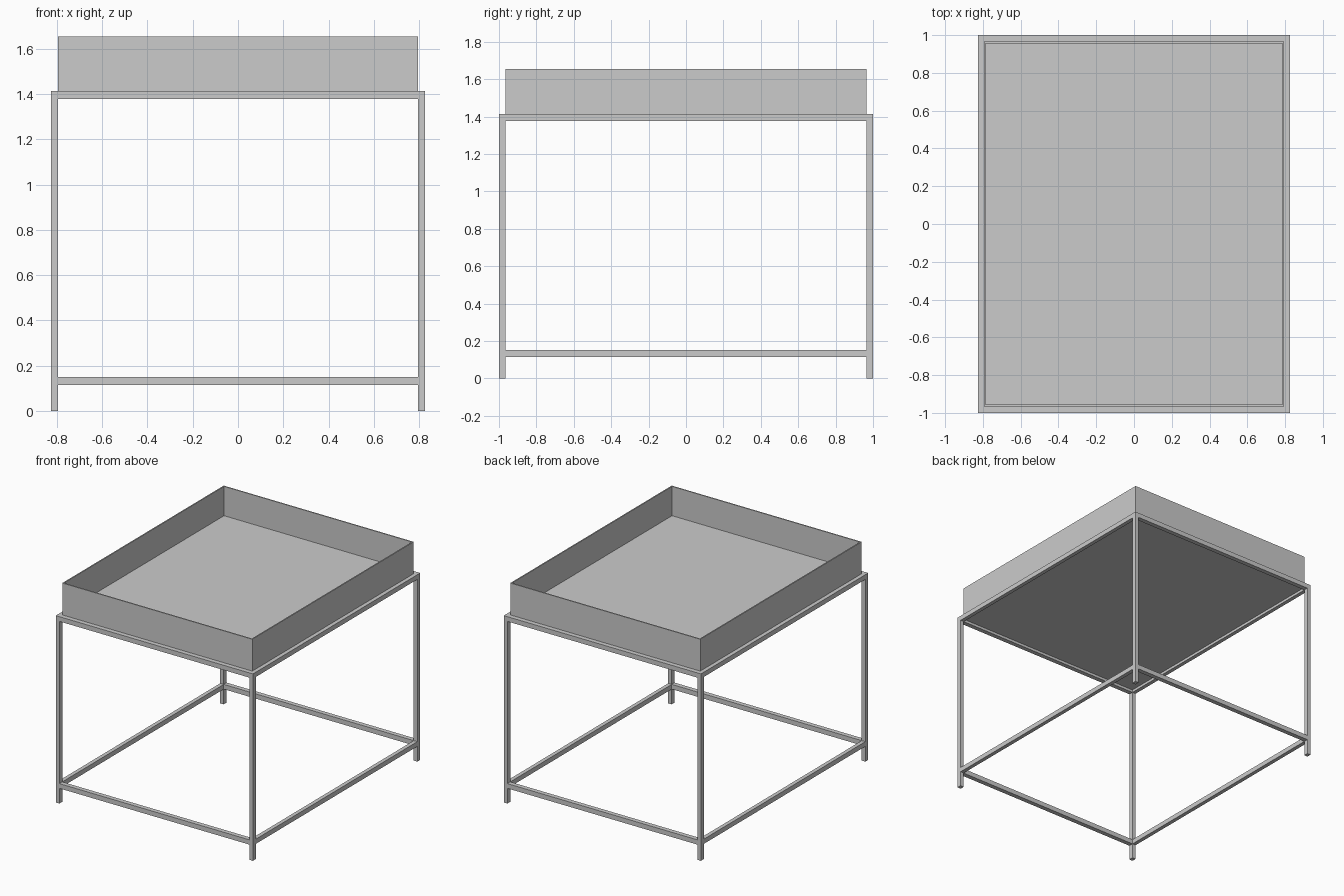
import bpy, bmesh
from mathutils import Matrix, Vector

if "Cube" in bpy.data.objects:
    bpy.data.objects.remove(bpy.data.objects["Cube"])

HX, HY = 0.825, 1.0          # frame half extents
TX, TY = 0.03, 0.035         # tube size in x and y
TOP = 1.414                  # frame height
IX, IY = HX - TX, HY - TY    # clear opening, also the tray's outer half size


def box(name, lo, hi):
    lo, hi = Vector(lo), Vector(hi)
    bm = bmesh.new()
    bmesh.ops.create_cube(bm, size=1.0, matrix=Matrix.Translation((lo + hi) / 2)
                          @ Matrix.Diagonal((*(hi - lo), 1.0)))
    mesh = bpy.data.meshes.new(name)
    bm.to_mesh(mesh)
    bm.free()
    obj = bpy.data.objects.new(name, mesh)
    bpy.context.collection.objects.link(obj)
    return obj


# Four corner legs
for sx, side in ((-1, "left"), (1, "right")):
    for sy, end in ((-1, "front"), (1, "back")):
        cx, cy = sx * (HX - TX / 2), sy * (HY - TY / 2)
        box(f"{end}_{side}_leg", (cx - TX / 2, cy - TY / 2, 0), (cx + TX / 2, cy + TY / 2, TOP))

# Upper and lower rails between the legs
for level, z0, z1 in (("lower", 0.115, 0.151), ("upper", 1.378, TOP)):
    for s, end, side in ((-1, "front", "left"), (1, "back", "right")):
        cy, cx = s * (HY - TY / 2), s * (HX - TX / 2)
        box(f"{level}_{end}_rail", (-IX, cy - TY / 2, z0), (IX, cy + TY / 2, z1))
        box(f"{level}_{side}_rail", (cx - TX / 2, -IY, z0), (cx + TX / 2, IY, z1))

# Open tray resting inside the upper frame: inset the top and sink it to form the floor
RIM, FLOOR, WALL = 1.655, 1.433, 0.013
tray = box("tray", (-IX, -IY, 1.398), (IX, IY, RIM))
bm = bmesh.new()
bm.from_mesh(tray.data)
top = max(bm.faces, key=lambda f: f.calc_center_median().z)
bmesh.ops.inset_region(bm, faces=[top], thickness=WALL)
inner = bmesh.ops.extrude_discrete_faces(bm, faces=[top])["faces"][0]
bmesh.ops.translate(bm, verts=inner.verts, vec=(0, 0, FLOOR - RIM))
bmesh.ops.recalc_face_normals(bm, faces=bm.faces)
bm.to_mesh(tray.data)
bm.free()
